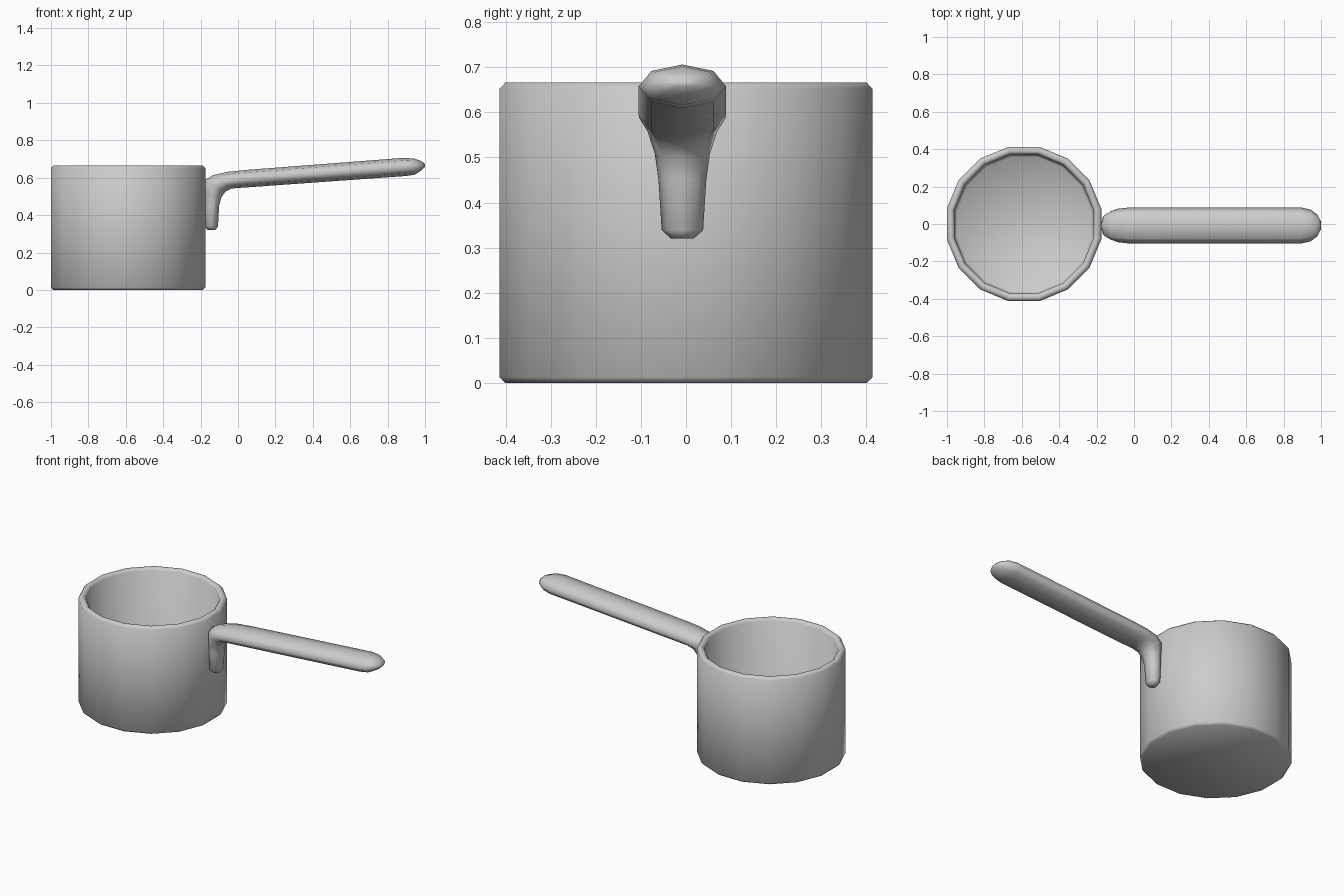
import bpy, bmesh
from math import cos, sin, pi, radians
from mathutils import Vector

if "Cube" in bpy.data.objects:
    bpy.data.objects.remove(bpy.data.objects["Cube"])


def skin(name, rings, angle):
    """Bridge successive vertex rings and close both ends."""
    bm = bmesh.new()
    loops = [[bm.verts.new(p) for p in ring] for ring in rings]
    n = len(loops[0])
    for a, b in zip(loops, loops[1:]):
        for i in range(n):
            j = (i + 1) % n
            bm.faces.new((a[i], a[j], b[j], b[i]))
    bm.faces.new(loops[0])
    bm.faces.new(loops[-1])
    bmesh.ops.recalc_face_normals(bm, faces=bm.faces)
    mesh = bpy.data.meshes.new(name)
    bm.to_mesh(mesh)
    bm.free()
    ob = bpy.data.objects.new(name, mesh)
    bpy.context.collection.objects.link(ob)
    bpy.ops.object.select_all(action='DESELECT')
    ob.select_set(True)
    bpy.context.view_layer.objects.active = ob
    bpy.ops.object.shade_smooth_by_angle(angle=radians(angle))
    return ob


# Pot: 16-sided hollow vessel with bevelled rim and base, (radius, z) profile
def pot_ring(r, z, sides=16):
    return [(-0.588 + r * cos((i + 0.5) * 2 * pi / sides),
             r * sin((i + 0.5) * 2 * pi / sides), z) for i in range(sides)]


pot_profile = [(0.408, 0), (0.421, 0.013), (0.421, 0.653), (0.408, 0.666),
               (0.392, 0.666), (0.379, 0.653), (0.377, 0.045), (0.365, 0.032)]
skin("pot", [pot_ring(r, z) for r, z in pot_profile], 50)


# Handle: 8-sided oval sections, each set by its outer and inner edge and half width
def handle_ring(outer, inner, half_width, sides=8):
    o, i = (Vector((p[0], -0.008, p[1])) for p in (outer, inner))
    mid, up = (o + i) / 2, (o - i) / 2
    side = Vector((0, half_width, 0))
    return [mid + up * cos(k * 2 * pi / sides) + side * sin(k * 2 * pi / sides)
            for k in range(sides)]


handle_sections = [
    ((-0.162, 0.320), (-0.122, 0.320), 0.025),
    ((-0.178, 0.340), (-0.107, 0.338), 0.046),
    ((-0.180, 0.450), (-0.101, 0.450), 0.053),
    ((-0.180, 0.520), (-0.089, 0.495), 0.061),
    ((-0.176, 0.588), (-0.067, 0.526), 0.077),
    ((-0.130, 0.615), (-0.037, 0.541), 0.090),
    ((-0.050, 0.632), (-0.005, 0.545), 0.096),
    ((0.050, 0.642), (0.058, 0.549), 0.097),
    ((0.885, 0.706), (0.895, 0.609), 0.097),
    ((0.945, 0.702), (0.945, 0.616), 0.085),
    ((0.982, 0.688), (0.978, 0.637), 0.058),
    ((1.000, 0.671), (0.998, 0.655), 0.022),
]
skin("handle", [handle_ring(*s) for s in handle_sections], 100)
